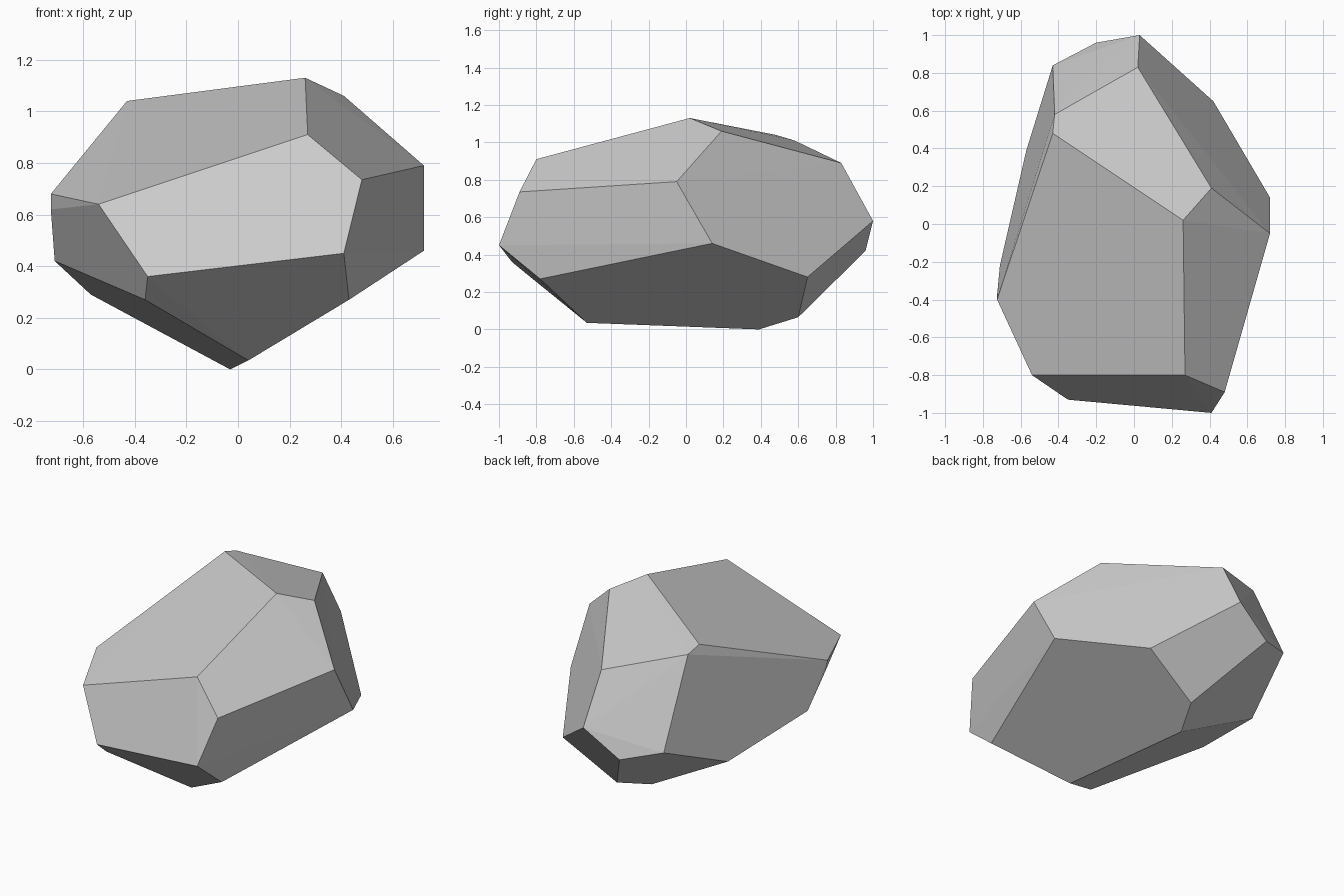
import bpy
import bmesh
import math
from mathutils import Vector

default_cube = bpy.data.objects.get("Cube")
if default_cube:
    bpy.data.objects.remove(default_cube, do_unlink=True)


def make_material(name, grey):
    """One flat neutral colour."""
    material = bpy.data.materials.new(name)
    material.use_nodes = True
    colour = (grey, grey, grey, 1)
    material.diffuse_color = colour
    shader = next(node for node in material.node_tree.nodes
                  if node.type == "BSDF_PRINCIPLED")
    shader.inputs["Base Color"].default_value = colour
    return material


def make_faceted_stone(name, corners, material):
    """Wrap the corner points in a convex hull and merge coplanar triangles."""
    bm = bmesh.new()
    for corner in corners:
        bm.verts.new(Vector(corner))
    hull = bmesh.ops.convex_hull(bm, input=bm.verts[:])
    loose = [item for item in hull["geom_interior"] + hull["geom_unused"]
             if isinstance(item, bmesh.types.BMVert)]
    bmesh.ops.delete(bm, geom=list(set(loose)), context="VERTS")
    bmesh.ops.dissolve_limit(bm, angle_limit=math.radians(2),
                             verts=bm.verts[:], edges=bm.edges[:])
    bmesh.ops.recalc_face_normals(bm, faces=bm.faces[:])
    mesh = bpy.data.meshes.new(name)
    bm.to_mesh(mesh)
    bm.free()
    mesh.materials.append(material)
    stone = bpy.data.objects.new(name, mesh)
    bpy.context.collection.objects.link(stone)
    return stone


# Ridge and upper corners
crown = [(.26, .02, 1.13), (.41, .19, 1.06), (.02, .83, .89),
         (-.43, .48, 1.04), (-.42, .58, 1.01)]

# Front facet rim
front_rim = [(.48, -.89, .735), (.27, -.8, .91), (-.54, -.8, .64),
             (-.35, -.93, .36), (.41, -1, .45)]

# Corners around the widest part
left_side = [(.72, -.05, .79), (.72, .14, .46), (.42, .65, .28)]
right_side = [(-.725, -.4, .68), (-.725, -.38, .62),
              (-.71, -.22, .42), (-.57, .39, .29)]
back_rim = [(.03, 1, .58), (-.2, .96, .42), (-.43, .84, .48)]

# Lower corners and keel
underside = [(.43, -.78, .27), (-.36, -.82, .27), (.04, -.53, .035),
             (-.03, .39, 0), (.07, .6, .065)]

make_faceted_stone("rock",
                   crown + front_rim + left_side + right_side + back_rim + underside,
                   make_material("stone grey", .6))
